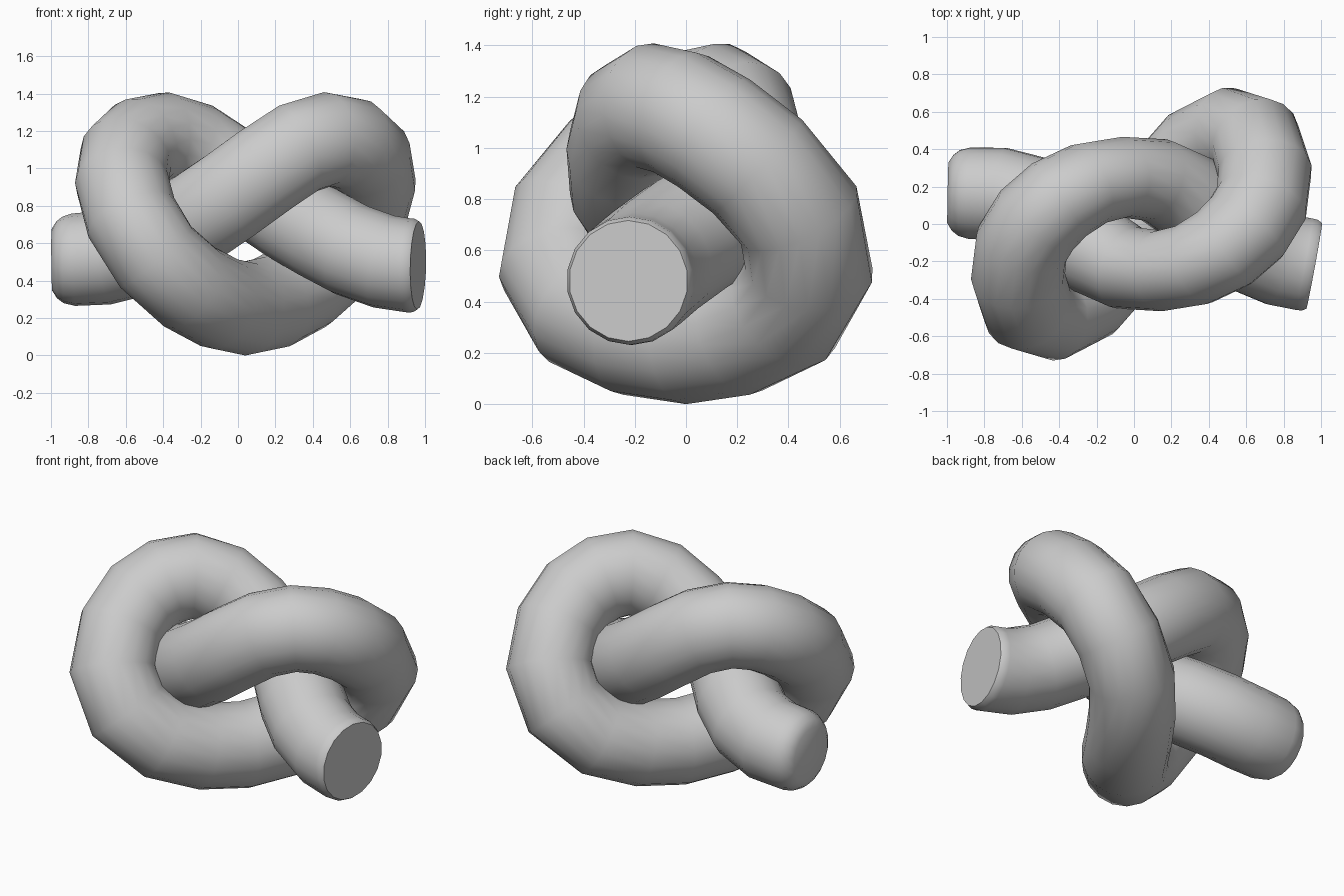
import bpy, bmesh, math
from mathutils import Vector

if "Cube" in bpy.data.objects:
    bpy.data.objects.remove(bpy.data.objects["Cube"])

SIDES = 18
R = 0.252
CX = 0.04

# Half of the knot's centre line, from the bottom middle round the right loop
# to the tail (x relative to the knot's axis)
half = [Vector(p) for p in [
    (0.14, 0.20, 0.285), (0.30, 0.385, 0.37), (0.48, 0.48, 0.53),
    (0.61, 0.44, 0.74), (0.66, 0.28, 0.93), (0.64, 0.11, 1.06),
    (0.56, -0.02, 1.135), (0.44, -0.13, 1.16), (0.28, -0.215, 1.11),
    (0.10, -0.25, 0.99), (-0.08, -0.235, 0.86), (-0.25, -0.145, 0.745),
    (-0.42, 0.01, 0.645)]]
# Flattening across y where the two diagonal strands press together
squash = [1, 1, 1, 1, 1, 1, 0.98, 0.94, 0.89, 0.86, 0.89, 0.96, 1]
left_tail = [Vector(p) for p in [(-0.58, 0.115, 0.57), (-0.76, 0.16, 0.525), (-0.92, 0.165, 0.515)]]
right_tail = [Vector(p) for p in [(0.57, -0.12, 0.565), (0.74, -0.19, 0.505), (0.87, -0.215, 0.485)]]


def turned(points):
    """Half turn about the vertical axis."""
    return [Vector((-p.x, -p.y, p.z)) for p in points]


path = (right_tail[::-1] + turned(half)[::-1] + [Vector((0, 0, 0.255))]
        + half + left_tail)
flat = [1] * 3 + squash[::-1] + [1] + squash + [1] * 3
radii = [R] * len(path)
radii[-1] = 0.247

# Ends: a crisp rim on the right, a softer rim on the left
d0 = Vector((0.98, -0.18, -0.02)).normalized()
path = [path[0] + d0 * 0.054, path[0] + d0 * 0.03] + path
radii = [0.236, 0.25] + radii
d1 = Vector((-1, 0.02, -0.01)).normalized()
last = path[-1]
path += [last + d1 * s for s in (0.055, 0.09, 0.115)]
radii += [0.232, 0.205, 0.165]
flat = [1, 1] + flat + [1, 1, 1]

# Sweep a round section along the path with a twist-free frame
bm = bmesh.new()
rings = []
normal = Vector((0, 0, 1))
n = len(path)
for i, (p, r) in enumerate(zip(path, radii)):
    if i < 3:
        t = d0 * -1
    elif i > n - 4:
        t = d1
    else:
        t = ((path[i + 1] - p).normalized() + (p - path[i - 1]).normalized()).normalized()
    normal = (normal - t * normal.dot(t)).normalized()
    side = t.cross(normal)
    ring = []
    for k in range(SIDES):
        a = 2 * math.pi * k / SIDES
        o = normal * (r * math.cos(a)) + side * (r * math.sin(a))
        o.y *= flat[i]
        ring.append(bm.verts.new(p + o + Vector((CX, 0, 0))))
    rings.append(ring)
for a, b in zip(rings, rings[1:]):
    for k in range(SIDES):
        j = (k + 1) % SIDES
        bm.faces.new((a[k], a[j], b[j], b[k]))
bm.faces.new(rings[0][::-1])
bm.faces.new(rings[-1])
bmesh.ops.recalc_face_normals(bm, faces=bm.faces)

# Stand on the ground
low = min(v.co.z for v in bm.verts)
bmesh.ops.translate(bm, verts=bm.verts, vec=(0, 0, -low))

mesh = bpy.data.meshes.new("rope_knot")
bm.to_mesh(mesh)
bm.free()
knot = bpy.data.objects.new("rope_knot", mesh)
bpy.context.collection.objects.link(knot)
bpy.context.view_layer.objects.active = knot
knot.select_set(True)
bpy.ops.object.shade_smooth_by_angle(angle=math.radians(50))
